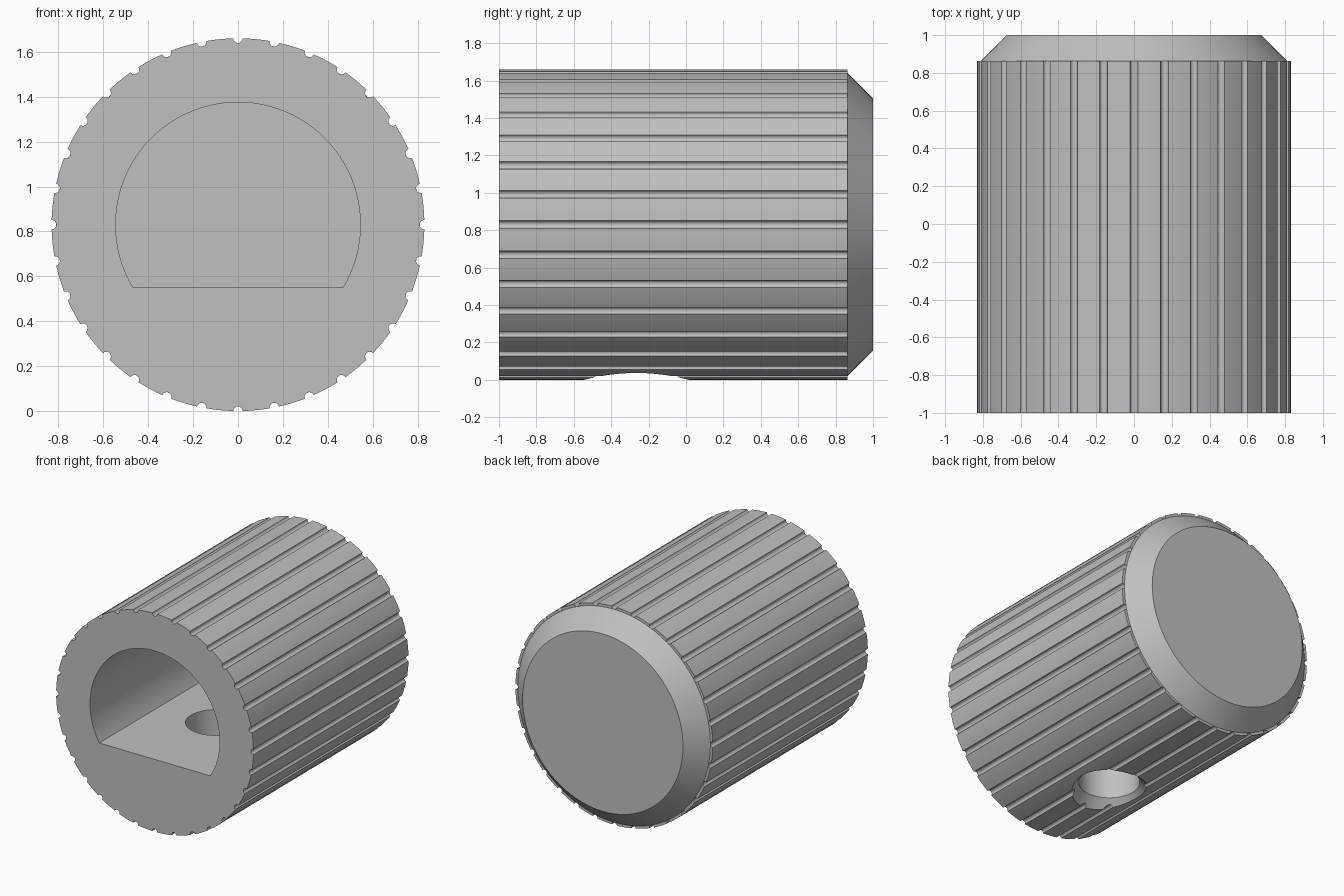
import bpy, bmesh
from math import sin, cos, pi, asin
from mathutils import Matrix

R = 0.83          # outer radius, also the height of the axis
GROOVE_R = 0.021  # radius of each grip groove
GROOVES = 32
SHOULDER = 0.864  # where the grip ends and the bevelled cap starts

cube = bpy.data.objects.get("Cube")
if cube:
    bpy.data.objects.remove(cube, do_unlink=True)

grey = bpy.data.materials.new("plain grey")
grey.use_nodes = True
grey.diffuse_color = (0.53, 0.53, 0.53, 1)
grey.node_tree.nodes["Principled BSDF"].inputs["Base Color"].default_value = grey.diffuse_color


def make_object(name, bm):
    bmesh.ops.recalc_face_normals(bm, faces=bm.faces)
    mesh = bpy.data.meshes.new(name)
    bm.to_mesh(mesh)
    bm.free()
    mesh.materials.append(grey)
    obj = bpy.data.objects.new(name, mesh)
    bpy.context.collection.objects.link(obj)
    return obj


def extrude_profile(name, points, y0, y1):
    """Prism along y from (x, z) points measured from the axis."""
    bm = bmesh.new()
    face = bm.faces.new([bm.verts.new((x, y0, R + z)) for x, z in points])
    grown = bmesh.ops.extrude_face_region(bm, geom=[face])["geom"]
    verts = [g for g in grown if isinstance(g, bmesh.types.BMVert)]
    bmesh.ops.translate(bm, verts=verts, vec=(0, y1 - y0, 0))
    return make_object(name, bm)


def cone(name, r1, r2, depth, matrix):
    bm = bmesh.new()
    bmesh.ops.create_cone(bm, cap_ends=True, segments=96, radius1=r1,
                          radius2=r2, depth=depth, matrix=matrix)
    return make_object(name, bm)


def cut(obj, cutter):
    cutter.hide_render = True
    mod = obj.modifiers.new("cut", "BOOLEAN")
    mod.operation, mod.solver, mod.object = "DIFFERENCE", "EXACT", cutter
    bpy.context.view_layer.objects.active = obj
    bpy.ops.object.modifier_apply(modifier=mod.name)
    bpy.data.objects.remove(cutter, do_unlink=True)


def smooth(obj):
    bpy.ops.object.select_all(action="DESELECT")
    obj.select_set(True)
    bpy.context.view_layer.objects.active = obj
    bpy.ops.object.shade_smooth_by_angle(angle=pi / 6)


# Grip: a round profile with half-round grooves
profile = []
step = 2 * pi / GROOVES
half = GROOVE_R / R
for i in range(GROOVES):
    a = pi / 2 + i * step
    for k in range(9):      # groove, bulging towards the axis
        t = pi * k / 8
        radial, side = R - GROOVE_R * sin(t), -GROOVE_R * cos(t)
        profile.append((radial * cos(a) - side * sin(a), radial * sin(a) + side * cos(a)))
    for k in range(1, 6):   # land up to the next groove
        b = a + half + (step - 2 * half) * k / 6
        profile.append((R * cos(b), R * sin(b)))
grip = extrude_profile("knob_grip", profile, -1, SHOULDER)

# D-shaped shaft bore, open at the front
bore_r, flat = 0.545, -0.28
start = asin(flat / bore_r)
sweep = pi - 2 * start
bore = [(bore_r * cos(start + sweep * k / 64), bore_r * sin(start + sweep * k / 64))
        for k in range(65)]
cut(grip, extrude_profile("bore_cutter", bore, -1.1, 0.6))

# Set screw hole from below, with a countersunk rim
hole_y = -0.265
cut(grip, cone("screw_cutter", 0.21, 0.21, 0.8, Matrix.Translation((0, hole_y, 0.3))))
cut(grip, cone("countersink_cutter", 0.33, 0.205, 0.125, Matrix.Translation((0, hole_y, 0.0125))))
smooth(grip)

# Bevelled end cap
depth = 1 - SHOULDER
turn = Matrix.Translation((0, SHOULDER + depth / 2, R)) @ Matrix.Rotation(-pi / 2, 4, "X")
smooth(cone("end_cap", 0.81, 0.675, depth, turn))
